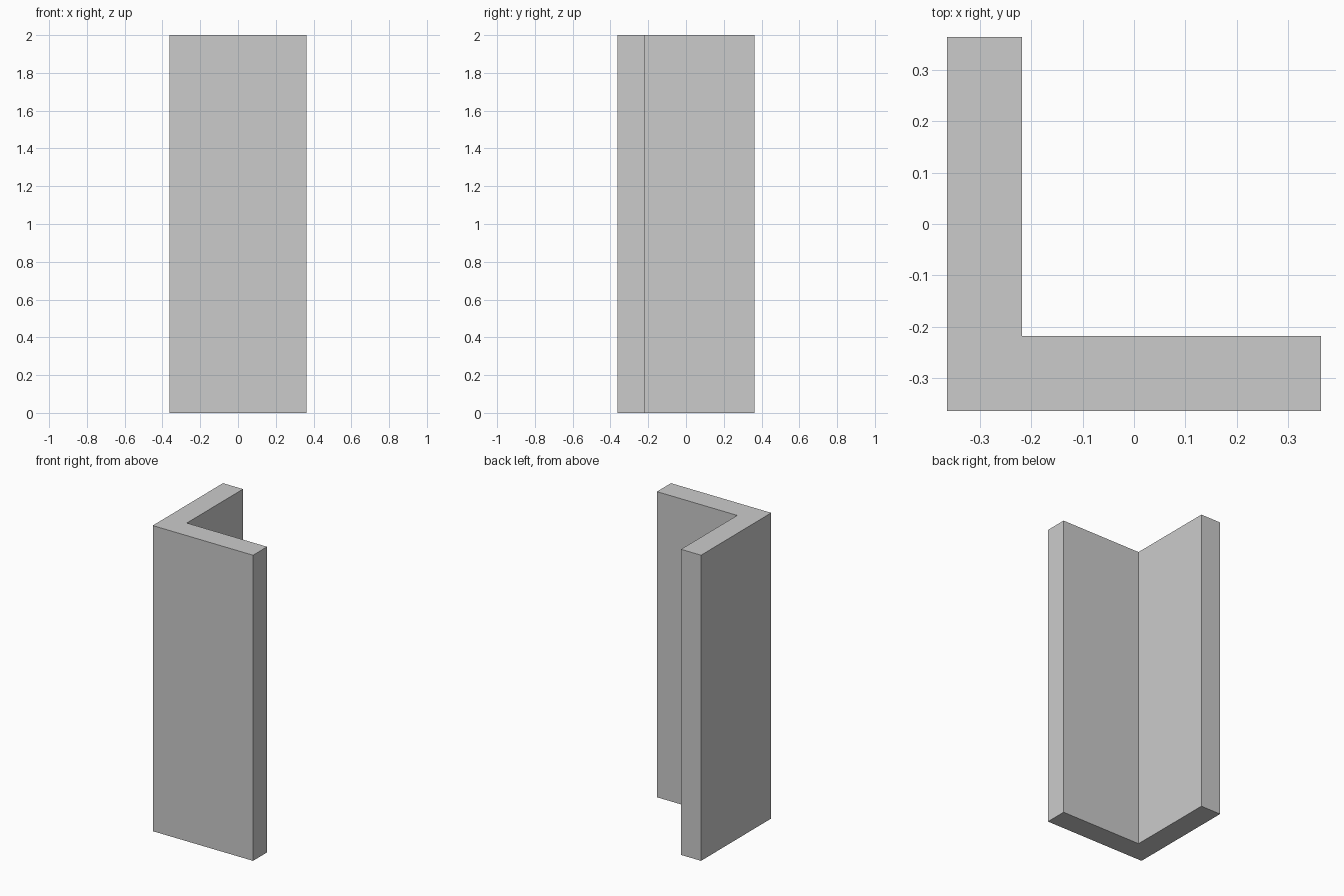
import bpy, bmesh

if "Cube" in bpy.data.objects:
    bpy.data.objects.remove(bpy.data.objects["Cube"])

H = 0.363    # half width of each leg's outer side
T = 0.145    # plate thickness
HEIGHT = 2.0
I = -H + T   # inner corner coordinate

bm = bmesh.new()

# L-shaped section made of two legs mitred at the corner
pts = [(-H, -H), (H, -H), (H, I), (I, I), (I, H), (-H, H)]
v = [bm.verts.new((x, y, 0)) for x, y in pts]
legs = [bm.faces.new([v[i] for i in idx]) for idx in ((0, 1, 2, 3), (0, 3, 4, 5))]

# Raise the section to full height, keeping the bottom closed
ret = bmesh.ops.extrude_face_region(bm, geom=legs, use_keep_orig=True)
top = [g for g in ret["geom"] if isinstance(g, bmesh.types.BMVert)]
bmesh.ops.translate(bm, verts=top, vec=(0, 0, HEIGHT))
bmesh.ops.recalc_face_normals(bm, faces=bm.faces)

mesh = bpy.data.meshes.new("corner_angle_post")
bm.to_mesh(mesh)
bm.free()
post = bpy.data.objects.new("corner_angle_post", mesh)
bpy.context.collection.objects.link(post)
